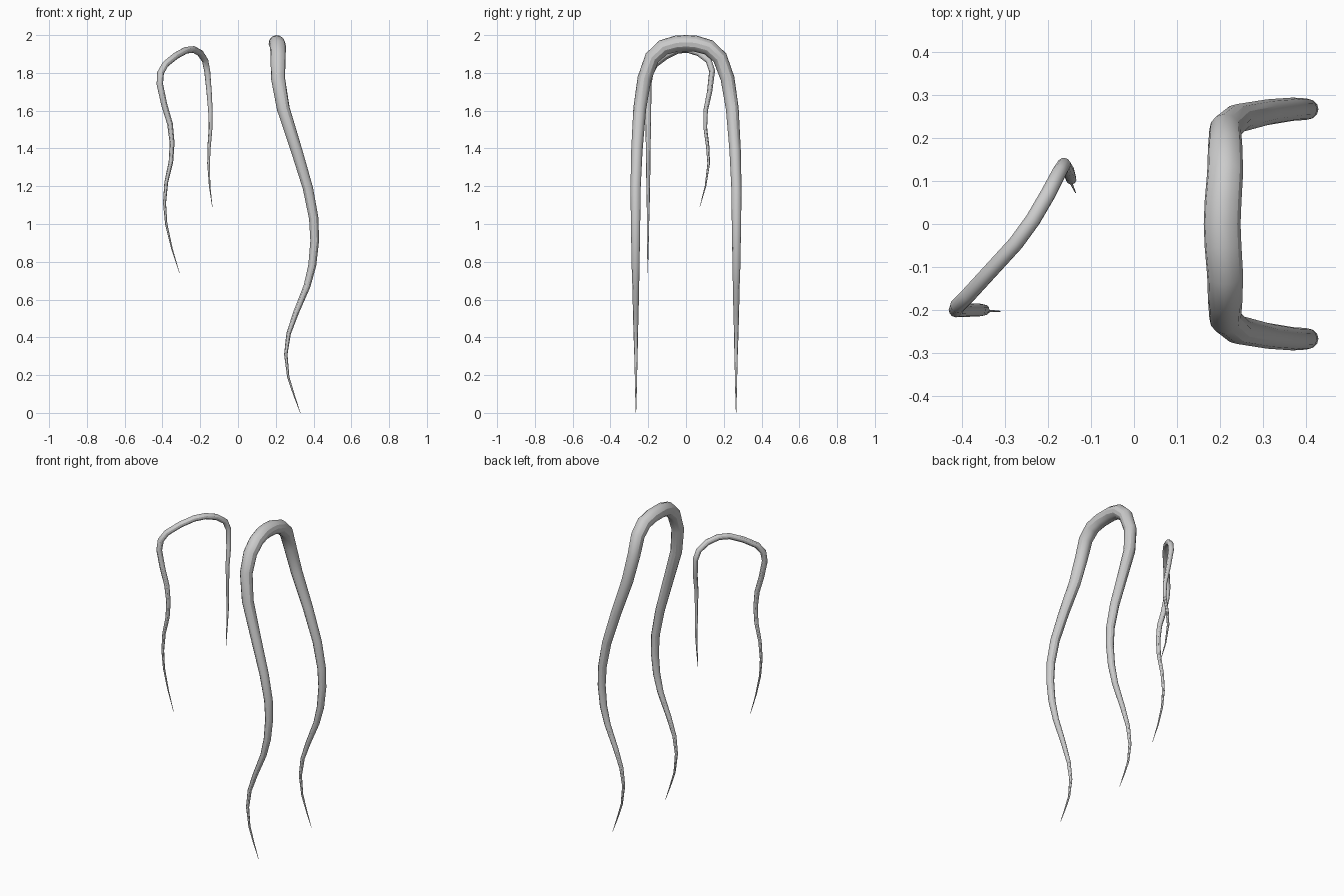
import bpy


def tendril(name, points):
    """Sweep a 12-sided tube along (x, y, z, radius) points."""
    curve = bpy.data.curves.new(name, 'CURVE')
    curve.dimensions = '3D'
    curve.bevel_depth = 1.0
    curve.bevel_resolution = 4
    curve.use_fill_caps = True
    spline = curve.splines.new('POLY')
    spline.points.add(len(points) - 1)
    for p, (x, y, z, r) in zip(spline.points, points):
        p.co = (x, y, z, 1)
        p.radius = r
    obj = bpy.data.objects.new(name, curve)
    bpy.context.collection.objects.link(obj)
    bpy.ops.object.select_all(action='DESELECT')
    obj.select_set(True)
    bpy.context.view_layer.objects.active = obj
    bpy.ops.object.convert(target='MESH')
    bpy.ops.object.shade_smooth_by_angle()


# Large tendril: half of the arch and one leg, mirrored across y
half = [
    (0.207, 0.05, 1.955, 0.043), (0.212, 0.12, 1.935, 0.042),
    (0.212, 0.18, 1.88, 0.040), (0.212, 0.22, 1.77, 0.037),
    (0.24, 0.245, 1.61, 0.034), (0.31, 0.26, 1.39, 0.030),
    (0.37, 0.267, 1.19, 0.027), (0.401, 0.267, 1.03, 0.025),
    (0.406, 0.267, 0.91, 0.023), (0.393, 0.267, 0.78, 0.021),
    (0.365, 0.266, 0.67, 0.018), (0.307, 0.266, 0.53, 0.015),
    (0.268, 0.266, 0.42, 0.012), (0.253, 0.265, 0.31, 0.009),
    (0.266, 0.265, 0.19, 0.006), (0.298, 0.265, 0.09, 0.004),
    (0.33, 0.265, 0.0, 0.001),
]
other = [(x, -y, z, r) for x, y, z, r in reversed(half)]
tendril("large_tendril", other + [(0.205, 0, 1.957, 0.043)] + half)

# Small tendril: left leg, slanted arch, right leg
tendril("small_tendril", [
    (-0.31, -0.203, 0.74, 0.001), (-0.35, -0.202, 0.87, 0.004),
    (-0.38, -0.201, 1.0, 0.006), (-0.389, -0.20, 1.11, 0.008),
    (-0.38, -0.20, 1.22, 0.010), (-0.355, -0.20, 1.33, 0.012),
    (-0.349, -0.20, 1.43, 0.013), (-0.36, -0.20, 1.53, 0.015),
    (-0.39, -0.20, 1.63, 0.016), (-0.414, -0.20, 1.74, 0.017),
    (-0.41, -0.19, 1.80, 0.018), (-0.385, -0.165, 1.845, 0.018),
    (-0.33, -0.105, 1.89, 0.018), (-0.275, -0.045, 1.92, 0.018),
    (-0.235, 0.01, 1.924, 0.018), (-0.20, 0.07, 1.905, 0.018),
    (-0.174, 0.12, 1.865, 0.017), (-0.163, 0.138, 1.81, 0.016),
    (-0.153, 0.125, 1.70, 0.014), (-0.146, 0.104, 1.60, 0.012),
    (-0.145, 0.102, 1.51, 0.010), (-0.153, 0.115, 1.41, 0.009),
    (-0.156, 0.12, 1.32, 0.007), (-0.15, 0.103, 1.20, 0.004),
    (-0.136, 0.073, 1.09, 0.001),
])
